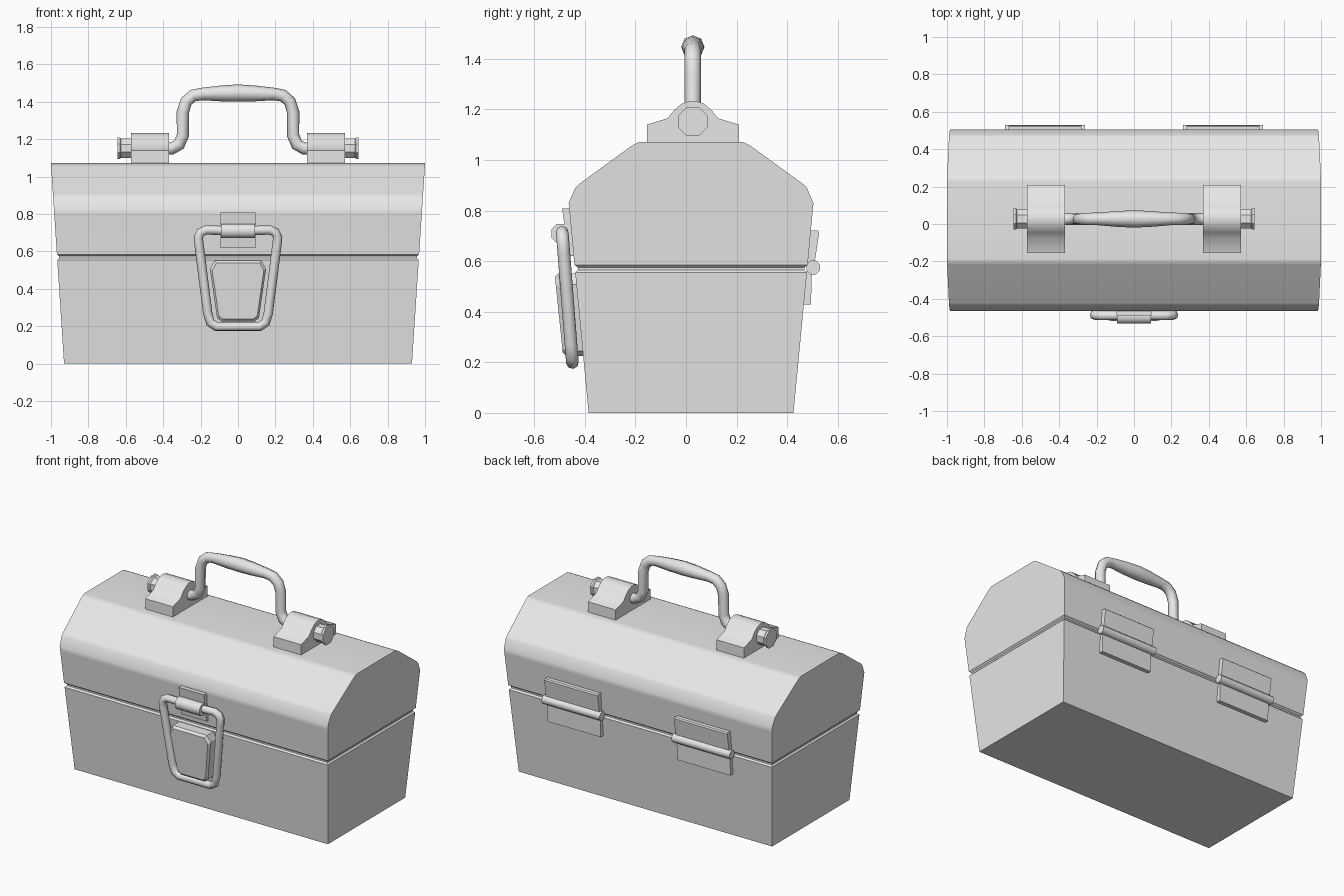
import bpy, bmesh, math
from mathutils import Vector

if "Cube" in bpy.data.objects:
    bpy.data.objects.remove(bpy.data.objects["Cube"])

grey = bpy.data.materials.new("grey metal")
grey.diffuse_color = (0.8, 0.8, 0.8, 1)
grey.use_nodes = True
grey.node_tree.nodes["Principled BSDF"].inputs["Base Color"].default_value = grey.diffuse_color


def finish(obj, angle):
    obj.data.materials.clear()
    obj.data.materials.append(grey)
    bpy.ops.object.select_all(action='DESELECT')
    obj.select_set(True)
    bpy.context.view_layer.objects.active = obj
    bpy.ops.object.shade_smooth_by_angle(angle=math.radians(angle))
    return obj


def loft(name, rings, angle=40):
    """Skin a list of equal-length point rings and cap both ends."""
    bm = bmesh.new()
    rows = [[bm.verts.new(p) for p in ring] for ring in rings]
    n = len(rows[0])
    for a, b in zip(rows, rows[1:]):
        for i in range(n):
            j = (i + 1) % n
            bm.faces.new((a[i], a[j], b[j], b[i]))
    bm.faces.new(rows[0][::-1])
    bm.faces.new(rows[-1])
    bmesh.ops.recalc_face_normals(bm, faces=bm.faces)
    mesh = bpy.data.meshes.new(name)
    bm.to_mesh(mesh)
    bm.free()
    obj = bpy.data.objects.new(name, mesh)
    bpy.context.collection.objects.link(obj)
    return finish(obj, angle)


def prism_x(name, profile, x0, x1, angle=40):
    """Extrude a (y, z) profile along x."""
    return loft(name, [[(x, y, z) for y, z in profile] for x in (x0, x1)], angle)


def circle(y, z, r, n=8):
    return [(y + r * math.cos((i + .5) * math.tau / n),
             z + r * math.sin((i + .5) * math.tau / n)) for i in range(n)]


def tube(name, points, radius, closed=False):
    """Sweep a round section along (x, y, z, radius factor) points."""
    curve = bpy.data.curves.new(name, 'CURVE')
    curve.dimensions = '3D'
    curve.bevel_depth = radius
    curve.bevel_resolution = 2
    curve.use_fill_caps = True
    spline = curve.splines.new('POLY')
    spline.points.add(len(points) - 1)
    for p, (x, y, z, f) in zip(spline.points, points):
        p.co = (x, y, z, 1)
        p.radius = f
    spline.use_cyclic_u = closed
    obj = bpy.data.objects.new(name, curve)
    bpy.context.collection.objects.link(obj)
    bpy.ops.object.select_all(action='DESELECT')
    obj.select_set(True)
    bpy.context.view_layer.objects.active = obj
    bpy.ops.object.convert(target='MESH')
    return finish(bpy.context.view_layer.objects.active, 50)


# Box and lid: stacked rectangles (height, half depth, inset), groove at the seam
CY = 0.02
levels = [(0, .405, 0), (.555, .458, 0), (.565, .448, .01), (.575, .448, .01),
          (.585, .461, 0), (.80, .481, 0), (.83, .484, 0), (.89, .458, 0),
          (.905, .443, 0), (1.055, .237, 0), (1.072, .205, 0)]
rings = []
for z, hy, inset in levels:
    hx = .93 + .0655 * z - inset
    rings.append([(sx * hx, CY + sy * hy, z)
                  for sx, sy in ((-1, -1), (1, -1), (1, 1), (-1, 1))])
box = loft("box_and_lid", rings)
box.modifiers.new("even_normals", 'WEIGHTED_NORMAL').keep_sharp = True

# Handle brackets and end knobs
HY, HZ = .027, 1.152
half = [(.182, 1.065), (.182, 1.14), (.10, 1.165), (.073, 1.198), (.045, 1.222), (.015, 1.233)]
bracket = [(HY + y, z) for y, z in half] + [(HY - y, z) for y, z in reversed(half)]
for side, s in (("left", -1), ("right", 1)):
    prism_x(side + "_handle_bracket", bracket, s * .37, s * .572)
    loft(side + "_handle_knob",
         [[(s * x, y, z) for y, z in circle(HY, HZ, r)]
          for x, r in ((.56, .055), (.625, .055), (.632, .062), (.645, .062))], 30)

# Carrying handle with a thicker grip
path = [(.42, 1.15, 1), (.355, 1.15, 1), (.315, 1.172, 1), (.295, 1.22, 1),
        (.295, 1.345, 1), (.277, 1.402, 1), (.24, 1.434, 1), (.19, 1.442, 1.02), (.09, 1.445, 1.28)]
pts = [(-x, HY, z, f) for x, z, f in path] + [(0, HY, 1.447, 1.4)]
pts += [(x, HY, z, f) for x, z, f in reversed(path)]
tube("carrying_handle", pts, .033)

# Latch plate on the lid and its round hook
prism_x("latch_plate", [(-.43, .62), (-.462, .62), (-.49, .808), (-.45, .808)], -.093, .093)
prism_x("latch_hook", circle(-.495, .71, .041), -.09, .09, 50)

# Wire loop of the latch, leaning with the front wall
wire = [(.08, .712), (.17, .715), (.2, .702), (.212, .675), (.208, .635),
        (.162, .27), (.148, .22), (.115, .198)]
outline = [(-x, z) for x, z in wire] + [(x, z) for x, z in reversed(wire)]
tube("latch_wire", [(x, -.449 - (z - .195) * .078, z, 1) for x, z in outline], .025, True)

# Catch block on the box with a chamfered front
shape = [(-.125, .552), (.125, .552), (.15, .508), (.112, .245), (.088, .225),
         (-.088, .225), (-.112, .245), (-.15, .508)]


def catch_ring(depth, scale):
    return [(x * scale, -.385 - z * .095 - depth, .39 + (z - .39) * scale) for x, z in shape]


loft("latch_catch", [catch_ring(-.03, 1), catch_ring(.066, 1), catch_ring(.081, .92)], 20)

# Hinges on the back
for side, s in (("left", -1), ("right", 1)):
    prism_x(side + "_hinge_barrel", circle(.503, .575, .029), s * .263, s * .69, 50)
    prism_x(side + "_hinge_upper_leaf",
            [(.46, .59), (.508, .59), (.527, .715), (.52, .722), (.48, .722)], s * .28, s * .672, 20)
    prism_x(side + "_hinge_lower_leaf",
            [(.44, .428), (.494, .428), (.498, .56), (.45, .56)], s * .28, s * .672, 20)
